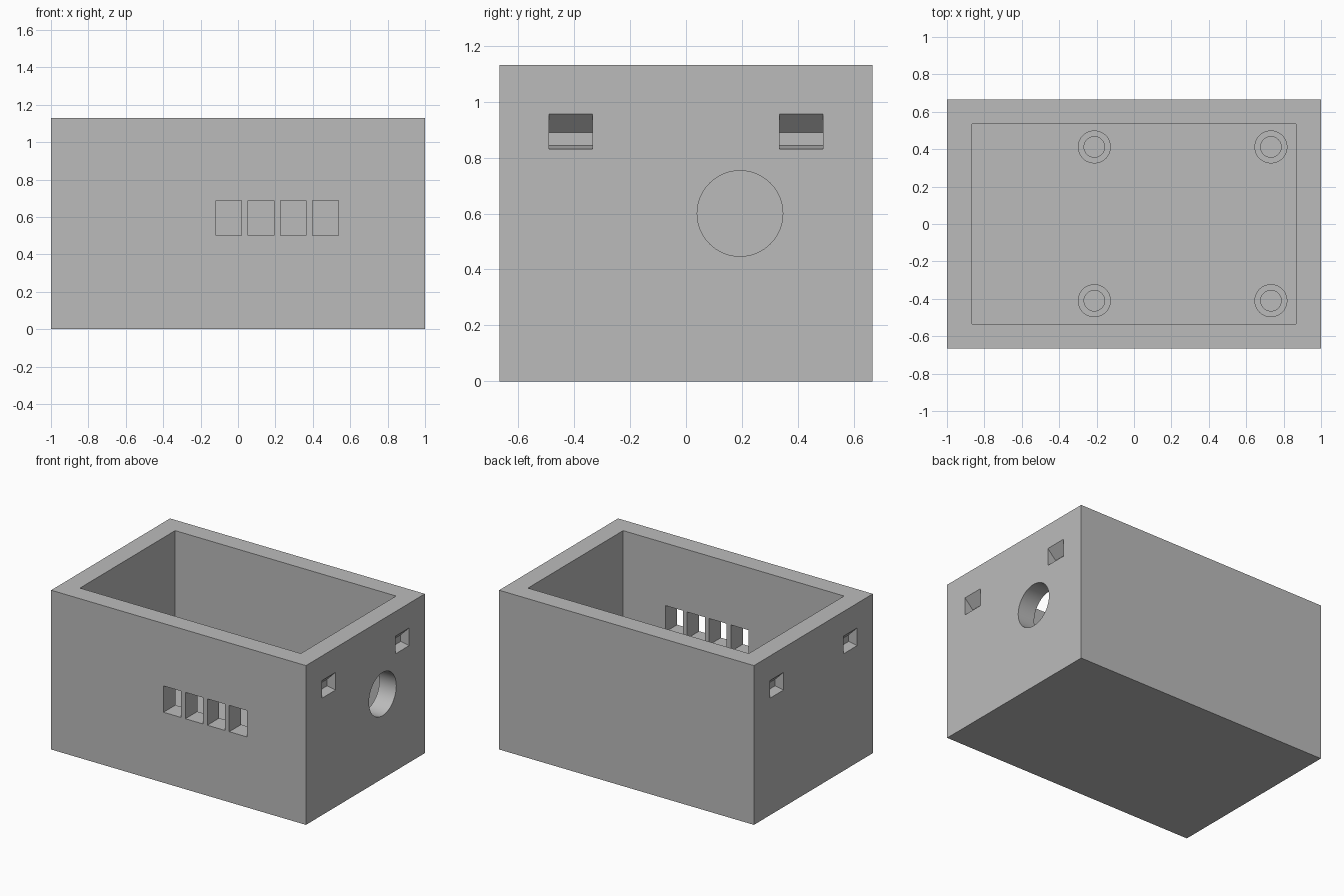
import bpy
import bmesh
from math import radians
from mathutils import Matrix, Vector

cube = bpy.data.objects.get("Cube")
if cube:
    bpy.data.objects.remove(cube, do_unlink=True)

# One plain grey for the whole enclosure
grey = bpy.data.materials.new("plain grey")
grey.use_nodes = True
grey.diffuse_color = (0.5, 0.5, 0.5, 1)
grey.node_tree.nodes["Principled BSDF"].inputs["Base Color"].default_value = (0.5, 0.5, 0.5, 1)

WIDTH, DEPTH, HEIGHT = 2.0, 1.333, 1.13
WALL = 0.133
FLOOR = 0.133
POST_TOP = 0.27


def finish(name, bm):
    bmesh.ops.recalc_face_normals(bm, faces=bm.faces)
    mesh = bpy.data.meshes.new(name)
    bm.to_mesh(mesh)
    bm.free()
    obj = bpy.data.objects.new(name, mesh)
    bpy.context.collection.objects.link(obj)
    mesh.materials.append(grey)
    return obj


def box(name, low, high):
    low, high = Vector(low), Vector(high)
    bm = bmesh.new()
    bmesh.ops.create_cube(bm, size=1, matrix=Matrix.Translation((low + high) / 2)
                          @ Matrix.Diagonal((*(high - low), 1)))
    return finish(name, bm)


def cylinder(name, centre, radius, length, turn=Matrix()):
    bm = bmesh.new()
    bmesh.ops.create_cone(bm, cap_ends=True, segments=64, radius1=radius, radius2=radius,
                          depth=length, matrix=Matrix.Translation(centre) @ turn)
    return finish(name, bm)


def prism(name, profile, y0, y1):
    """Extrude an x-z profile along y."""
    bm = bmesh.new()
    face = bm.faces.new([bm.verts.new((x, y0, z)) for x, z in profile])
    side = bmesh.ops.extrude_face_region(bm, geom=[face])
    moved = [v for v in side["geom"] if isinstance(v, bmesh.types.BMVert)]
    bmesh.ops.translate(bm, verts=moved, vec=(0, y1 - y0, 0))
    return finish(name, bm)


def carve(target, cutters):
    """Subtract every cutter, then remove the cutters."""
    for cutter in cutters:
        cutter.hide_render = True
        mod = target.modifiers.new("cut", 'BOOLEAN')
        mod.operation, mod.solver, mod.object = 'DIFFERENCE', 'EXACT', cutter
    graph = bpy.context.evaluated_depsgraph_get()
    mesh = bpy.data.meshes.new_from_object(target.evaluated_get(graph))
    target.modifiers.clear()
    target.data = mesh
    for cutter in cutters:
        bpy.data.objects.remove(cutter, do_unlink=True)


def smooth(obj):
    bpy.ops.object.select_all(action='DESELECT')
    obj.select_set(True)
    bpy.context.view_layer.objects.active = obj
    bpy.ops.object.shade_smooth_by_angle(angle=radians(30))


# Open-topped enclosure
x, y = WIDTH / 2, DEPTH / 2
shell = box("enclosure_shell", (-x, -y, 0), (x, y, HEIGHT))
cutters = [box("cavity", (WALL - x, WALL - y, FLOOR), (x - WALL, y - WALL, HEIGHT + 0.2))]

# Four connector slots through the front wall
for i in range(4):
    left = -0.118 + i * 0.172
    cutters.append(box("slot", (left, -y - 0.1, 0.5), (left + 0.138, -y + WALL + 0.1, 0.687)))

# Round opening through the left wall
cutters.append(cylinder("round_opening", (x, 0.193, 0.6), 0.153, 0.5,
                        Matrix.Rotation(radians(90), 4, 'Y')))

# Blind wedge-shaped latch pockets, two on each end wall
for end in (-1, 1):
    profile = [(end * px, pz) for px, pz in
               ((1.05, 0.83), (1.0, 0.83), (0.935, 0.843), (0.935, 0.89), (1.0, 0.955), (1.05, 0.955))]
    for middle in (-0.412, 0.412):
        cutters.append(prism("latch_pocket", profile, middle - 0.077, middle + 0.077))
carve(shell, cutters)
smooth(shell)

# Hollow screw posts on the floor
for side, py in (("front", -0.41), ("back", 0.412)):
    for hand, px in (("right", -0.212), ("left", 0.732)):
        base = FLOOR - 0.02
        post = cylinder(f"{side}_{hand}_screw_post", (px, py, (base + POST_TOP) / 2),
                        0.088, POST_TOP - base)
        carve(post, [cylinder("screw_bore", (px, py, FLOOR + 0.2), 0.055, 0.4)])
        smooth(post)
